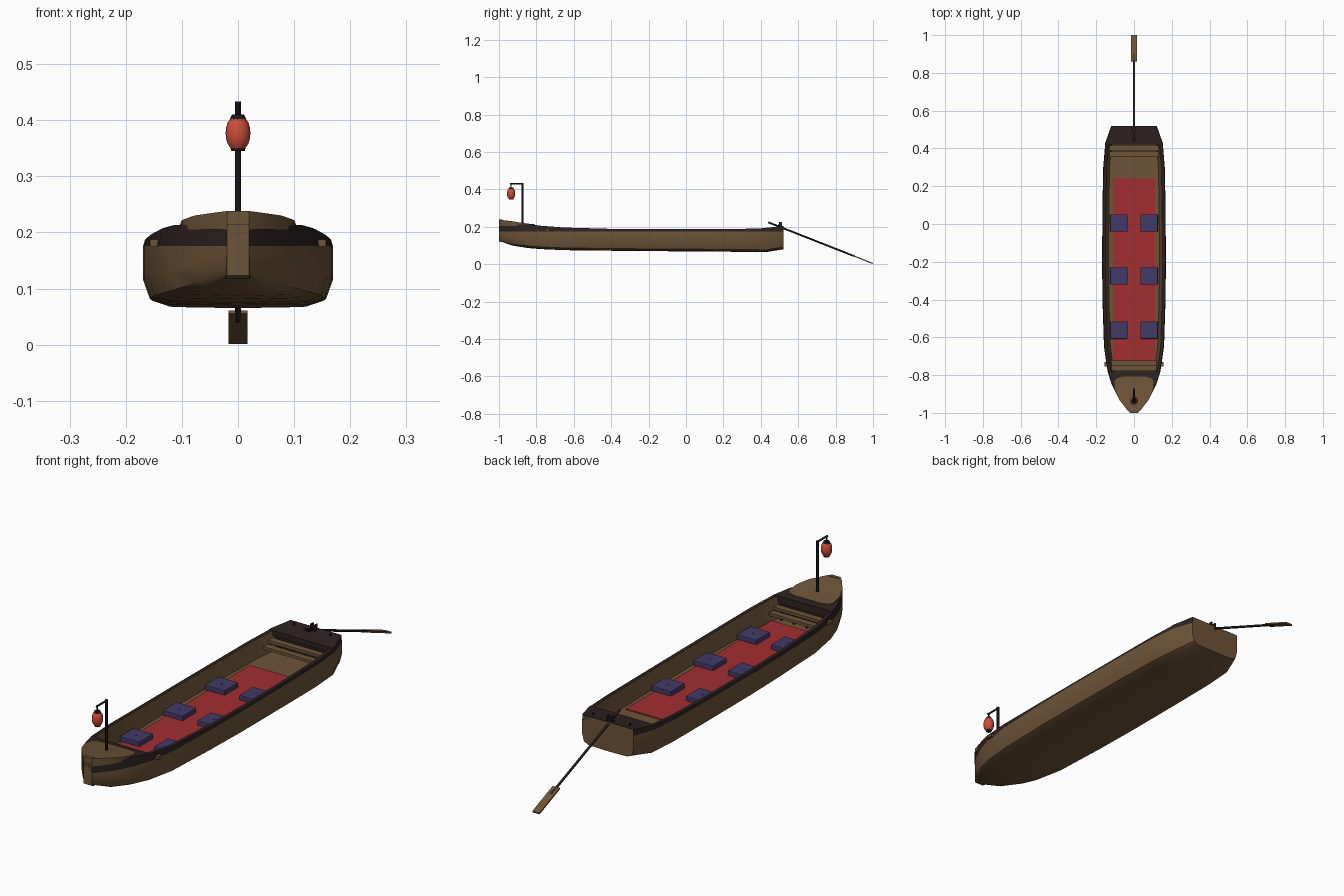
import bpy, bmesh, math
from mathutils import Vector

cube = bpy.data.objects.get("Cube")
if cube:
    bpy.data.objects.remove(cube, do_unlink=True)


def material(name, *rgb):
    m = bpy.data.materials.new(name)
    m.use_nodes = True
    m.diffuse_color = (*rgb, 1)
    m.node_tree.nodes["Principled BSDF"].inputs["Base Color"].default_value = (*rgb, 1)
    return m


WOOD = material("brown wood", .155, .088, .039)
DARK = material("dark wood", .026, .016, .015)
IRON = material("black iron", .01, .008, .009)
RED = material("red carpet", .36, .026, .03)
BLUE = material("indigo cloth", .053, .043, .14)
PAPER = material("lantern paper", .6, .075, .04)


def finish(name, bm, *mats, smooth=True):
    bmesh.ops.recalc_face_normals(bm, faces=bm.faces)
    mesh = bpy.data.meshes.new(name)
    bm.to_mesh(mesh)
    bm.free()
    for m in mats:
        mesh.materials.append(m)
    ob = bpy.data.objects.new(name, mesh)
    bpy.context.collection.objects.link(ob)
    if smooth:
        bpy.ops.object.select_all(action='DESELECT')
        ob.select_set(True)
        bpy.context.view_layer.objects.active = ob
        bpy.ops.object.shade_smooth_by_angle(angle=math.radians(30))
    return ob


def box(name, center, size, mat, tilt=0):
    bm = bmesh.new()
    bmesh.ops.create_cube(bm, size=1)
    for v in bm.verts:
        v.co = Vector(a * b for a, b in zip(v.co, size))
    ob = finish(name, bm, mat, smooth=False)
    ob.location = center
    ob.rotation_euler.x = tilt
    return ob


def rod(name, a, b, r, mat, r2=None, sides=12):
    a, b = Vector(a), Vector(b)
    bm = bmesh.new()
    bmesh.ops.create_cone(bm, cap_ends=True, segments=sides, radius1=r,
                          radius2=r if r2 is None else r2, depth=(b - a).length)
    ob = finish(name, bm, mat)
    ob.location = (a + b) / 2
    ob.rotation_euler = (b - a).to_track_quat('Z', 'Y').to_euler()
    return ob


def slab(name, stations, mat):
    """Symmetric plate through (y, half width, bottom, top) stations."""
    bm = bmesh.new()
    rings = [[bm.verts.new(p) for p in ((-w, y, lo), (w, y, lo), (w, y, hi), (-w, y, hi))]
             for y, w, lo, hi in stations]
    for p, q in zip(rings, rings[1:]):
        for i in range(4):
            j = (i + 1) % 4
            bm.faces.new((p[i], p[j], q[j], q[i]))
    bm.faces.new(rings[0])
    bm.faces.new(rings[-1])
    return finish(name, bm, mat)


# Hull stations: y, half width, keel height, rail height
STATIONS = [(-1, .02, .125, .214), (-.93, .078, .1, .214), (-.85, .118, .087, .212),
            (-.78, .14, .081, .206), (-.65, .159, .075, .196), (-.4, .167, .072, .189),
            (-.2, .169, .07, .187), (.1, .167, .068, .187), (.3, .163, .066, .189),
            (.43, .152, .065, .193), (.52, .12, .08, .202)]
FLOOR, BAND = .118, .176


def section(w, keel, rail):
    inner = max(w - .018, .004)
    low = max(w - .034, .002)
    floor = max(FLOOR, keel + .01)
    return [(0, keel), (.75 * w, keel + .002), (.93 * w, keel + .012), (w, keel + .045),
            (w, BAND), (.98 * w, rail), (inner, rail), (low, floor), (0, floor)]


# Hull: outer skin, dark rail band, inner walls and floor
bm = bmesh.new()
OUTER = 5
for side in (1, -1):
    rows = [[bm.verts.new((side * x, y, z)) for x, z in section(w, k, r)]
            for y, w, k, r in STATIONS]
    for p, q in zip(rows, rows[1:]):
        for i in range(len(p) - 1):
            f = bm.faces.new((p[i], p[i + 1], q[i + 1], q[i]))
            f.material_index = 1 if i in (OUTER - 1, OUTER) else 0
bmesh.ops.remove_doubles(bm, verts=bm.verts, dist=.0005)
# Transom and bow end
for y, w, k, r in (STATIONS[0], STATIONS[-1]):
    half = section(w, k, r)[:OUTER + 1]
    ring = half + [(-x, z) for x, z in half[:0:-1]]
    bm.faces.new([bm.verts.new((x, y, z)) for x, z in ring])
bmesh.ops.remove_doubles(bm, verts=bm.verts, dist=.0005)
finish("hull", bm, WOOD, DARK)

# Dark decks at both ends, with bulkheads below
slab("bow_deck", [(y, w * .97, r - .03, r + .001) for y, w, k, r in STATIONS[:4]], DARK)
slab("stern_deck", [(.42, .15, .172, .194), (.43, .149, .172, .195), (.52, .119, .18, .204)], DARK)
box("bow_bulkhead", (0, -.79, .15), (.23, .01, .07), DARK)
box("stern_bulkhead", (0, .43, .15), (.24, .01, .07), DARK)

# Raised foredeck and stem plank
slab("foredeck", [(-1, .02, .205, .238), (-.985, .036, .205, .236), (-.93, .078, .205, .23),
                  (-.88, .1, .205, .222), (-.83, .103, .205, .215), (-.815, .09, .205, .214),
                  (-.808, .06, .205, .213)], WOOD)
slab("stem_plank", [(-1, .02, .123, .238), (-.985, .021, .118, .238)], WOOD)

# Thwarts and steps near the decks
for name, y, half, z in (("bow_thwart", -.764, .124, .165), ("bow_step", -.737, .128, .15),
                         ("stern_thwart", .402, .134, .16), ("stern_step", .37, .132, .145)):
    box(name, (0, y, z), (half * 2, .028, .012), WOOD)

# Braces below the thwarts
for x in (-.09, -.03, .03, .09):
    box("bow_brace", (x, -.764, .14), (.008, .012, .045), DARK)
    box("stern_brace", (x, .402, .138), (.008, .012, .042), DARK)

# Carpet and cushions
box("carpet", (0, -.245, FLOOR + .002), (.224, .97, .006), RED)
for y in (.005, -.275, -.562):
    for x in (-.08, .08):
        seat = box("cushion", (x, y, .132), (.092, .092, .022), BLUE)
        bevel = seat.modifiers.new("soft_edge", 'BEVEL')
        bevel.width, bevel.segments = .003, 2
        rod("cushion_button", (x, y, .142), (x, y, .1445), .004, BLUE, sides=8)

# Side pegs and stern pins
for s in (-1, 1):
    box("side_peg", (s * .15, -.742, .181), (.014, .024, .012), WOOD)
    rod("stern_pin", (s * .085, .495, .195), (s * .085, .495, .211), .004, IRON)
    box("oarlock_cheek", (s * .009, .505, .21), (.006, .016, .03), DARK)
box("oarlock_base", (0, .505, .2), (.03, .024, .008), DARK)

# Steering oar
rod("oar_shaft", (0, .44, .224), (0, .9, .043), .005, DARK)
box("oar_blade", (0, .93, .031), (.033, .147, .006), WOOD, tilt=-math.atan(.4))

# Lantern post and arm
POST_Y, LAMP_Y = -.875, -.935
rod("lamp_post", (0, POST_Y, .2), (0, POST_Y, .433), .0055, IRON)
rod("lamp_arm", (0, POST_Y + .004, .429), (0, LAMP_Y - .006, .429), .004, IRON)
rod("lamp_hook", (0, LAMP_Y, .405), (0, LAMP_Y, .429), .003, IRON)
rod("lantern_base", (0, LAMP_Y, .345), (0, LAMP_Y, .353), .012, IRON, .014)
rod("lantern_cap", (0, LAMP_Y, .401), (0, LAMP_Y, .41), .015, IRON, .011)

# Ribbed paper lantern turned from a barrel profile
bm = bmesh.new()
profile = [(.013, .35), (.0185, .358), (.0215, .368), (.022, .377),
           (.0215, .386), (.0185, .396), (.013, .404)]
pts = [bm.verts.new((r, 0, z)) for r, z in profile]
edges = [bm.edges.new(e) for e in zip(pts, pts[1:])]
bmesh.ops.spin(bm, geom=pts + edges, axis=(0, 0, 1), cent=(0, 0, 0),
               angle=math.tau, steps=16, use_duplicate=False)
bmesh.ops.remove_doubles(bm, verts=bm.verts, dist=.0002)
finish("lantern", bm, PAPER).location = (0, LAMP_Y, 0)
